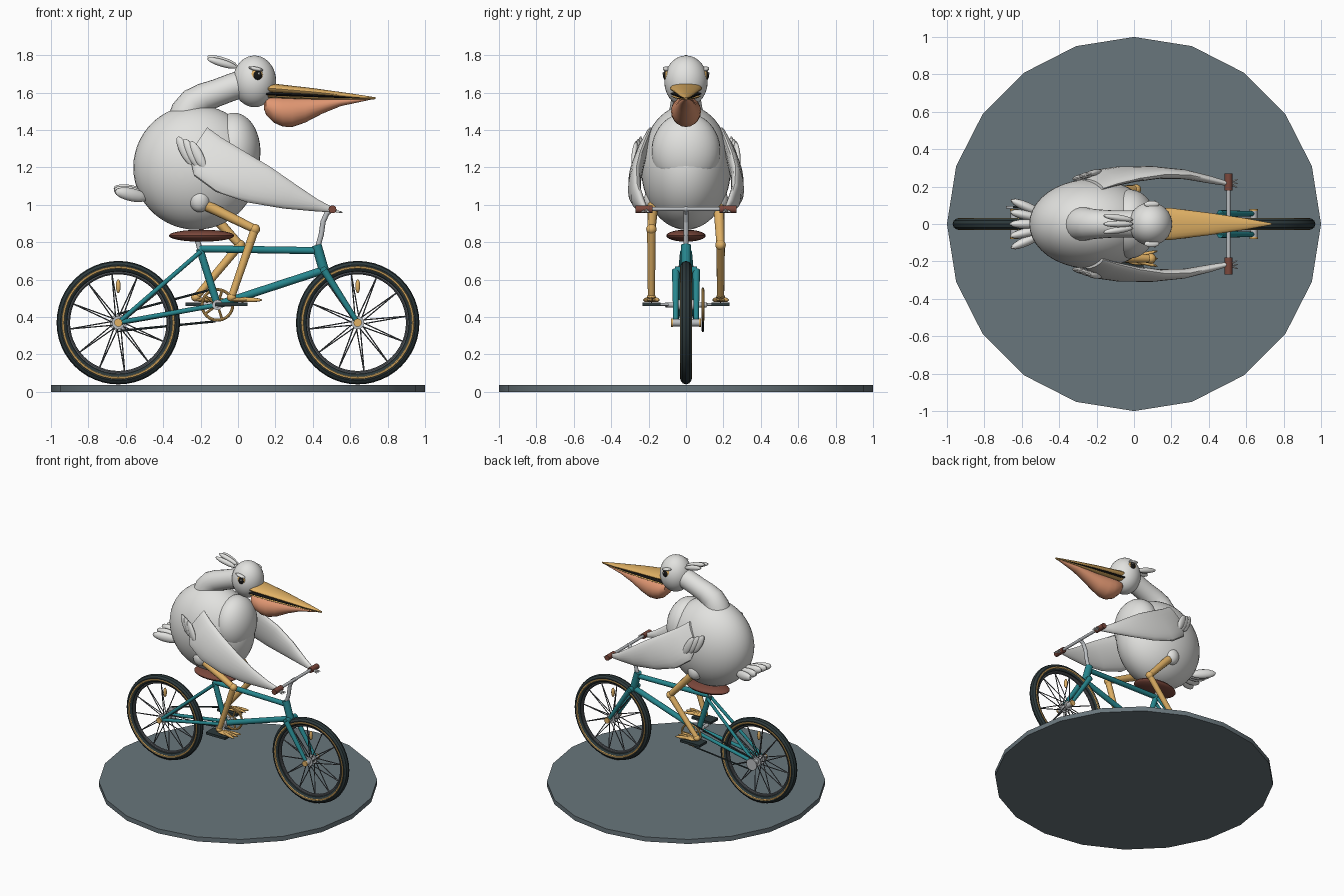
import bpy, bmesh, math
from mathutils import Vector, Matrix

if "Cube" in bpy.data.objects:
    bpy.data.objects.remove(bpy.data.objects["Cube"])

def mat(name, *c):
    m = bpy.data.materials.new(name)
    m.diffuse_color = (*c, 1)
    m.use_nodes = True
    m.node_tree.nodes["Principled BSDF"].inputs["Base Color"].default_value = m.diffuse_color
    return m

WHITE = mat("feather white", .76, .76, .74)
TAN = mat("golden tan", .75, .44, .13)
SALMON = mat("salmon", .75, .31, .17)
BROWN = mat("leather brown", .2, .065, .045)
TEAL = mat("teal", .02, .24, .27)
TYRE = mat("tyre dark", .025, .04, .043)
METAL = mat("light metal", .5, .52, .54)
STEEL = mat("dark steel", .1, .11, .12)
SLATE = mat("slate", .14, .18, .2)
BLACK = mat("black", .008, .008, .008)

def obj(name, bm, m):
    bmesh.ops.recalc_face_normals(bm, faces=bm.faces)
    me = bpy.data.meshes.new(name)
    bm.to_mesh(me)
    bm.free()
    me.materials.append(m)
    o = bpy.data.objects.new(name, me)
    bpy.context.collection.objects.link(o)
    return o

def ball(name, loc, radii, m, d=(1, 0, 0), seg=24):
    # ellipsoid whose long local x axis points along d
    bm = bmesh.new()
    bmesh.ops.create_uvsphere(bm, u_segments=seg, v_segments=seg * 2 // 3, radius=1)
    rot = Vector(d).to_track_quat('X', 'Z').to_matrix().to_4x4()
    bm.transform(Matrix.Translation(loc) @ rot @ Matrix.Diagonal((*radii, 1)))
    return obj(name, bm, m)

def rod(name, p, q, r, m, r2=None, seg=12):
    p, q = Vector(p), Vector(q)
    bm = bmesh.new()
    bmesh.ops.create_cone(bm, cap_ends=True, segments=seg, radius1=r,
                          radius2=r if r2 is None else r2, depth=(q - p).length)
    rot = (q - p).to_track_quat('Z', 'Y').to_matrix().to_4x4()
    bm.transform(Matrix.Translation((p + q) / 2) @ rot)
    return obj(name, bm, m)

def box(name, loc, size, m):
    bm = bmesh.new()
    bmesh.ops.create_cube(bm, size=1)
    bm.transform(Matrix.Translation(loc) @ Matrix.Diagonal((*size, 1)))
    return obj(name, bm, m)

def loft(name, rings, m, closed=False, seg=16):
    # rings: (centre, u, v) ellipses skinned in order
    bm = bmesh.new()
    rows = []
    for c, u, v in rings:
        c, u, v = Vector(c), Vector(u), Vector(v)
        rows.append([bm.verts.new(c + u * math.cos(2 * math.pi * k / seg)
                                  + v * math.sin(2 * math.pi * k / seg)) for k in range(seg)])
    for a, b in zip(rows, rows[1:] + rows[:1] if closed else rows[1:]):
        for k in range(seg):
            j = (k + 1) % seg
            bm.faces.new((a[k], a[j], b[j], b[k]))
    if not closed:
        bm.faces.new(rows[0])
        bm.faces.new(rows[-1])
    return obj(name, bm, m)

def hoop(name, c, R, r, m, n=48, seg=10):
    # ring lying in the xz plane
    rings = []
    for i in range(n):
        a = 2 * math.pi * i / n
        d = Vector((math.cos(a), 0, math.sin(a)))
        rings.append((Vector(c) + d * R, d * r, (0, r, 0)))
    return loft(name, rings, m, True, seg)

def xtube(name, secs, m):
    # secs: x, centre z, half width, half height
    return loft(name, [((x, 0, z), (0, w, 0), (0, 0, h)) for x, z, w, h in secs], m, seg=20)

# ground disc
bm = bmesh.new()
bmesh.ops.create_cone(bm, cap_ends=True, segments=20, radius1=1, radius2=1, depth=.036)
bm.transform(Matrix.Translation((0, 0, .018)))
obj("ground_disc", bm, SLATE)

# wheels
for tag, wx in (("rear", -.64), ("front", .64)):
    c = (wx, 0, .37)
    hoop(tag + "_tyre", c, .3, .03, TYRE)
    hoop(tag + "_rim", c, .27, .012, STEEL)
    for s in (-1, 1):
        hoop(tag + "_tyre_stripe", (wx, s * .026, .37), .296, .0075, TAN, seg=6)
        rod(tag + "_hub_cap", (wx, s * .07, .37), (wx, s * .08, .37), .022, TAN)
        rod(tag + "_hub_flange", (wx, s * .022, .37), (wx, s * .03, .37), .035, METAL)
        for i in range(12):
            a = 2 * math.pi * i / 12 + .13
            b = a + s * .35
            rod(tag + "_spoke", (wx + .03 * math.cos(b), s * .025, .37 + .03 * math.sin(b)),
                (wx + .27 * math.cos(a), 0, .37 + .27 * math.sin(a)), .0035, STEEL, seg=5)
    rod(tag + "_hub", (wx, -.075, .37), (wx, .075, .37), .02, METAL)
    ball(tag + "_reflector", (wx, 0, .565), (.013, .014, .037), TAN, seg=12)

# frame
BB, SEAT = (-.11, 0, .465), (-.205, 0, .765)
rod("seat_tube", BB, SEAT, .02, TEAL)
rod("top_tube", SEAT, (.43, 0, .755), .019, TEAL)
rod("down_tube", BB, (.455, 0, .65), .021, TEAL)
rod("head_tube", (.42, 0, .785), (.465, 0, .63), .027, TEAL)
rod("bottom_bracket", (-.11, -.045, .465), (-.11, .045, .465), .028, METAL)
rod("fork_crown", (.46, -.06, .65), (.46, .06, .65), .02, TEAL)
for s in (-1, 1):
    rod("fork_blade", (.46, s * .055, .65), (.64, s * .055, .37), .02, TEAL, .013)
    rod("seat_stay", (-.2, s * .02, .75), (-.64, s * .055, .37), .012, TEAL)
    rod("chain_stay", (-.11, s * .03, .465), (-.64, s * .055, .37), .013, TEAL)

# saddle and post
rod("seat_post", SEAT, (-.222, 0, .83), .014, METAL)
ball("saddle", (-.195, 0, .835), (.175, .105, .032), BROWN)

# handlebar
stem = [(.425, 0, .77), (.445, 0, .84), (.455, 0, .91), (.475, 0, .955), (.505, 0, .978)]
for p, q in zip(stem, stem[1:]):
    rod("stem", p, q, .014, METAL)
    ball("stem_bend", q, (.014,) * 3, METAL, seg=12)
rod("handlebar", (.505, -.2, .978), (.505, .2, .978), .011, METAL)

# drivetrain
hoop("chainring", (-.11, .09, .465), .082, .008, TAN, 32, 8)
for i in range(5):
    a = 2 * math.pi * i / 5
    rod("chainring_arm", (-.11, .09, .465),
        (-.11 + .08 * math.cos(a), .09, .465 + .08 * math.sin(a)), .007, TAN, seg=8)
rod("rear_sprocket", (-.64, .083, .37), (-.64, .095, .37), .045, METAL, seg=20)
for s in (-1, 1):
    rod("chain_run", (-.645, .09, .37 + s * .045), (-.12, .09, .465 + s * .088), .006, TYRE, seg=6)
rod("crank_axle", (-.11, -.11, .465), (-.11, .11, .465), .014, METAL)
for s, px in ((-1, -.035), (1, -.195)):
    rod("crank_arm", (-.11, s * .105, .465), (px, s * .105, .468), .011, METAL)
    rod("pedal_axle", (px, s * .1, .468), (px, s * .18, .468), .008, METAL)
    box("pedal", (px, s * .185, .469), (.17, .095, .018), TYRE)

# bird torso, neck and head
ball("body", (-.225, 0, 1.2), (.335, .24, .333), WHITE, seg=40)
ball("breast", (-.022, 0, 1.285), (.142, .185, .207), WHITE, seg=32)
neck = [(-.285, 1.44, .095), (-.268, 1.5, .09), (-.235, 1.545, .083), (-.18, 1.575, .077),
        (-.11, 1.6, .073), (-.03, 1.63, .073), (.07, 1.66, .075)]
rings = []
for i, (x, z, r) in enumerate(neck):
    a, b = neck[max(i - 1, 0)], neck[min(i + 1, len(neck) - 1)]
    t = Vector((b[0] - a[0], 0, b[1] - a[1])).normalized()
    rings.append(((x, 0, z), (0, r, 0), Vector((-t.z, 0, t.x)) * r))
loft("neck", rings, WHITE, seg=24)
ball("head", (.088, 0, 1.66), (.116, .116, .138), WHITE, seg=32)

# beak and pouch
xtube("upper_beak", [(.15, 1.625, .085, .03), (.2, 1.621, .085, .026), (.4, 1.604, .06, .02),
                     (.6, 1.583, .03, .013), (.735, 1.57, .005, .005)], TAN)
xtube("mouth_gap", [(.15, 1.594, .082, .014), (.3, 1.588, .069, .012), (.5, 1.579, .042, .01),
                    (.71, 1.568, .008, .004)], BLACK)
xtube("lower_beak", [(.16, 1.58, .078, .008), (.3, 1.574, .068, .008), (.5, 1.568, .042, .008),
                     (.73, 1.566, .005, .004)], TAN)
xtube("pouch", [(.138, 1.54, .02, .025), (.15, 1.53, .055, .05), (.19, 1.51, .078, .07),
                (.24, 1.498, .08, .08), (.29, 1.496, .075, .08), (.36, 1.507, .062, .067),
                (.45, 1.53, .047, .043), (.55, 1.55, .032, .022), (.7, 1.565, .008, .005)], SALMON)

# crest and tail feathers
for i in (-1, 0, 1):
    ball("crest_feather", (-.085, i * .033, 1.77 - abs(i) * .012), (.085, .018, .02), WHITE,
         (-1, i * .15, .3), 14)
for i in range(-2, 3):
    ball("tail_feather", (-.57, i * .045, 1.07 - abs(i) * .008), (.1, .026, .035), WHITE,
         (-1, i * .22, .22), 14)

# wing stations: top x, top z, bottom x, bottom z, top y, bottom y, half thickness
WING = [(-.165, 1.415, -.26, 1.27, .19, .23, .02), (-.09, 1.36, -.235, 1.155, .215, .275, .032),
        (.035, 1.285, -.12, 1.07, .245, .287, .036), (.17, 1.205, .05, 1.013, .265, .287, .032),
        (.30, 1.115, .245, .98, .262, .268, .026), (.425, 1.03, .405, .966, .235, .235, .02),
        (.53, .975, .52, .958, .21, .21, .01)]
for s in (-1, 1):
    rings = []
    for tx, tz, bx, bz, ty, by, h in WING:
        t, b = Vector((tx, s * ty, tz)), Vector((bx, s * by, bz))
        rings.append(((t + b) / 2, (t - b) / 2, (0, h, 0)))
    loft("wing", rings, WHITE, seg=20)
    for i in range(3):
        ball("shoulder_feather", (-.285 + i * .035, s * (.25 + i * .012), 1.29 - i * .012),
             (.085, .016, .028), WHITE, (-.45, -s * .1, .9), 14)
        ball("wing_tip_feather", (.53, s * (.205 + i * .012), .965), (.03, .005, .006), WHITE,
             (1, s * (i - 1) * .4, -.2), 8)
    rod("grip", (.505, s * .18, .976), (.505, s * .27, .976), .021, BROWN)
    # eyes
    ball("eye_ring", (.1, s * .098, 1.692), (.034, .02, .036), TAN, seg=20)
    ball("pupil", (.104, s * .109, 1.692), (.024, .014, .026), BLACK, seg=16)
    ball("eye_glint", (.112, s * .122, 1.702), (.006, .004, .006), WHITE, seg=8)
    ball("brow", (.095, s * .106, 1.727), (.042, .018, .011), WHITE, (1, 0, -.2), 14)

# legs and feet
for s, knee, ax in ((-1, (.09, .87), -.035), (1, (.01, .785), -.225)):
    y = s * .185
    k, a = (knee[0], y, knee[1]), (ax, y, .505)
    ball("thigh", (-.205, s * .175, 1.025), (.056, .05, .064), WHITE)
    rod("upper_leg", (-.195, s * .175, 1.01), k, .03, TAN, .022)
    ball("knee", k, (.028,) * 3, TAN, seg=16)
    rod("lower_leg", k, a, .023, TAN, .019)
    ball("ankle", a, (.026, .024, .022), TAN, seg=14)
    ball("foot_web", (ax + .06, y, .491), (.075, .035, .012), TAN, seg=16)
    for i in (-1, 0, 1):
        ball("toe", (ax + .085, y + i * .022, .493), (.08, .011, .013), TAN, (1, i * .25, -.03), 12)

# smooth shading with sharp edges kept
bpy.ops.object.select_all(action='SELECT')
bpy.context.view_layer.objects.active = bpy.data.objects["body"]
bpy.ops.object.shade_smooth_by_angle(angle=math.radians(35))
